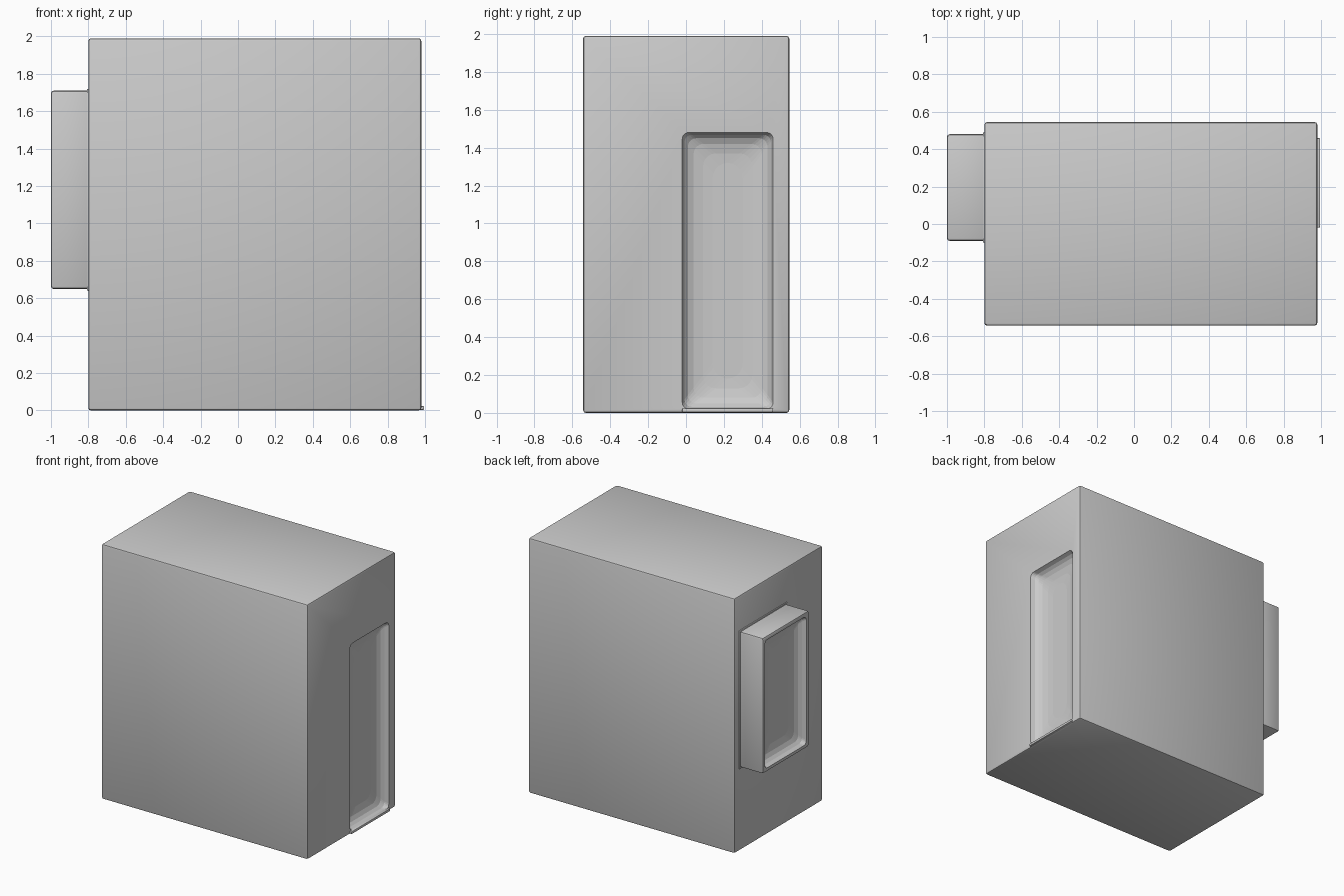
import bpy, bmesh, math

if "Cube" in bpy.data.objects:
    bpy.data.objects.remove(bpy.data.objects["Cube"])


def block(name, lo, hi, bevel):
    """Box between two corners with softened edges."""
    bm = bmesh.new()
    bmesh.ops.create_cube(bm, size=1)
    for v in bm.verts:
        v.co = [lo[i] + (v.co[i] + 0.5) * (hi[i] - lo[i]) for i in range(3)]
    bmesh.ops.bevel(bm, geom=bm.edges[:], offset=bevel, segments=2,
                    profile=0.5, affect='EDGES')
    return finish(bm, name)


def finish(bm, name):
    bmesh.ops.recalc_face_normals(bm, faces=bm.faces[:])
    me = bpy.data.meshes.new(name)
    bm.to_mesh(me)
    bm.free()
    ob = bpy.data.objects.new(name, me)
    bpy.context.collection.objects.link(ob)
    return ob


def rounded_rect(y0, y1, z0, z1, r, n=5):
    corners = [(y1 - r, z1 - r, 0), (y0 + r, z1 - r, 90),
               (y0 + r, z0 + r, 180), (y1 - r, z0 + r, 270)]
    return [(cy + r * math.cos(math.radians(a + 90 * k / n)),
             cz + r * math.sin(math.radians(a + 90 * k / n)))
            for cy, cz, a in corners for k in range(n + 1)]


def dish(name, x, direction, rect, radius, steps):
    """Dish-shaped cutter: loops shrink by an inset as they go deeper."""
    y0, y1, z0, z1 = rect
    bm = bmesh.new()
    loops = []
    for inset, depth in steps:
        pts = rounded_rect(y0 + inset, y1 - inset, z0 + inset, z1 - inset,
                           radius + inset * 0.3)
        loops.append([bm.verts.new((x - direction * depth, y, z)) for y, z in pts])
    for a, b in zip(loops, loops[1:]):
        for i in range(len(a)):
            j = (i + 1) % len(a)
            bm.faces.new((a[i], a[j], b[j], b[i]))
    bm.faces.new(loops[0])
    bm.faces.new(loops[-1])
    ob = finish(bm, name)
    ob.hide_render = True
    ob.hide_viewport = True
    return ob


def cut(target, cutter):
    mod = target.modifiers.new("recess", 'BOOLEAN')
    mod.operation = 'DIFFERENCE'
    mod.solver = 'EXACT'
    mod.object = cutter


def smooth(ob):
    bpy.ops.object.select_all(action='DESELECT')
    ob.select_set(True)
    bpy.context.view_layer.objects.active = ob
    bpy.ops.object.shade_smooth_by_angle(angle=math.radians(30))


STEPS = [(-0.005, -0.03), (0, 0), (0.012, 0.03), (0.03, 0.05),
         (0.06, 0.065), (0.11, 0.076), (0.16, 0.08)]

# Main body with a tall dished recess on the right side
body = block("body", (-0.8, -0.543, 0), (0.98, 0.545, 1.99), 0.014)
cut(body, dish("tall_recess_cutter", 0.98, 1, (-0.02, 0.46, 0.02, 1.48), 0.035, STEPS))

# Raised box on the left side with a dished face
side_box = block("side_box", (-1.0, -0.09, 0.65), (-0.79, 0.48, 1.71), 0.014)
cut(side_box, dish("side_recess_cutter", -1.0, -1, (-0.055, 0.455, 0.68, 1.68), 0.03, STEPS))

# Thin lip along the foot of the tall recess
lip = block("recess_lip", (0.96, -0.02, 0.003), (0.995, 0.46, 0.024), 0.006)

# Small skirt where the side box meets the body
skirt = block("side_box_skirt", (-0.808, -0.1, 0.64), (-0.79, 0.49, 1.72), 0.006)

for ob in (body, side_box, lip, skirt):
    smooth(ob)
